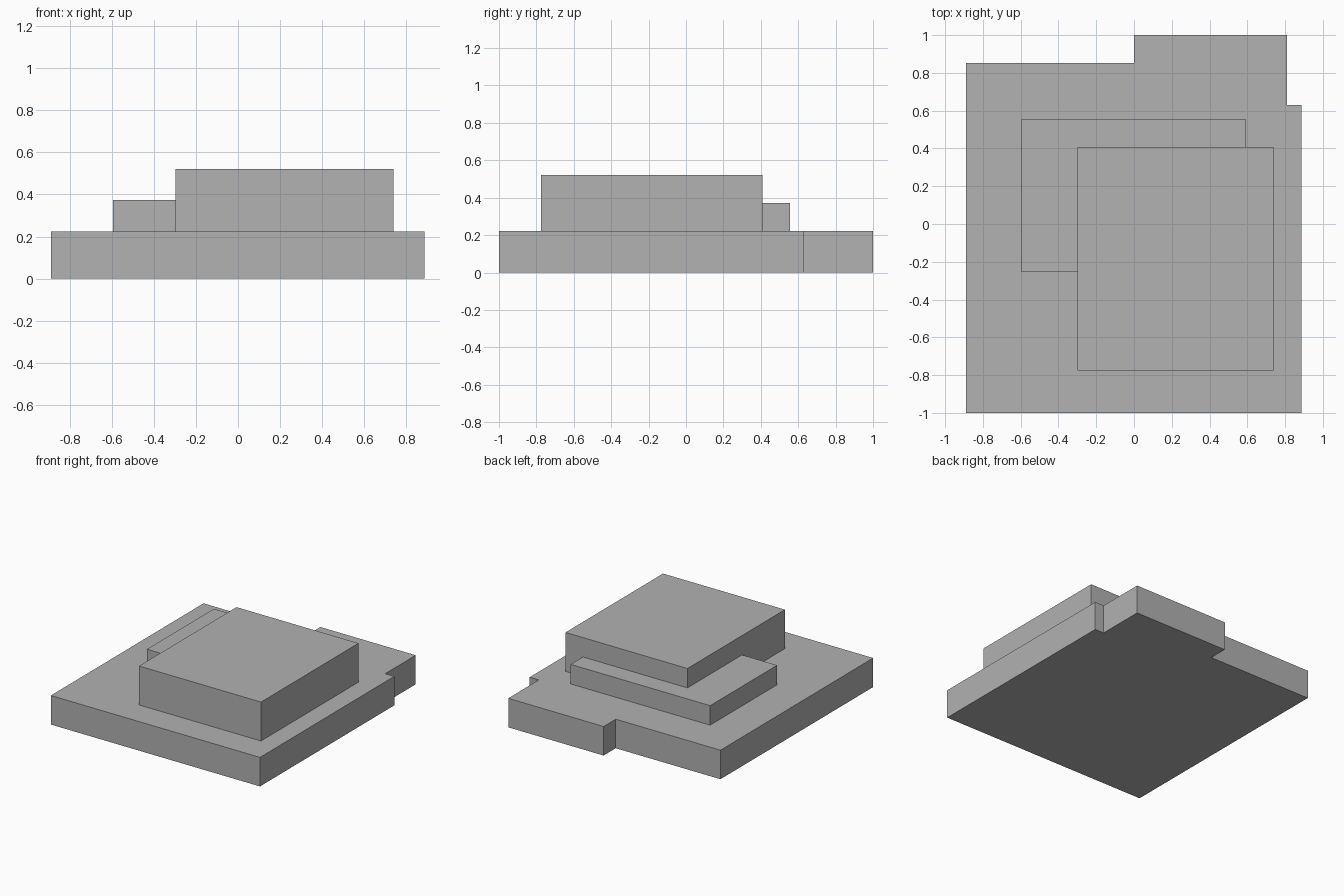
import bpy
import bmesh

cube = bpy.data.objects.get("Cube")
if cube:
    bpy.data.objects.remove(cube, do_unlink=True)

# Single plain grey for the whole model
grey = bpy.data.materials.new("plain_grey")
grey.use_nodes = True
colour = (0.445, 0.445, 0.445, 1)
grey.diffuse_color = colour
grey.node_tree.nodes["Principled BSDF"].inputs["Base Color"].default_value = colour


def slab(name, outline, bottom, top):
    """Extrude a counter-clockwise floor outline into a flat-topped block."""
    bm = bmesh.new()
    floor = bm.faces.new([bm.verts.new((x, y, bottom)) for x, y in outline])
    result = bmesh.ops.extrude_face_region(bm, geom=[floor], use_keep_orig=True)
    raised = [v for v in result["geom"] if isinstance(v, bmesh.types.BMVert)]
    bmesh.ops.translate(bm, verts=raised, vec=(0, 0, top - bottom))
    bmesh.ops.recalc_face_normals(bm, faces=bm.faces)
    mesh = bpy.data.meshes.new(name)
    bm.to_mesh(mesh)
    bm.free()
    mesh.materials.append(grey)
    obj = bpy.data.objects.new(name, mesh)
    bpy.context.collection.objects.link(obj)
    return obj


def rectangle(left, right, front, back):
    return [(left, front), (right, front), (right, back), (left, back)]


base_top = 0.223

# Wide base with stepped back corners
slab("base_podium",
     [(-0.89, -1), (0.887, -1), (0.887, 0.63), (0.81, 0.63),
      (0.81, 1), (0, 1), (0, 0.853), (-0.89, 0.853)],
     0, base_top)

# Tall main block
slab("main_block", rectangle(-0.298, 0.738, -0.775, 0.408), base_top, 0.522)

# Lower wing wrapped around the back corner of the main block
slab("low_wing",
     [(-0.595, -0.255), (-0.298, -0.255), (-0.298, 0.408),
      (0.59, 0.408), (0.59, 0.557), (-0.595, 0.557)],
     base_top, 0.373)
